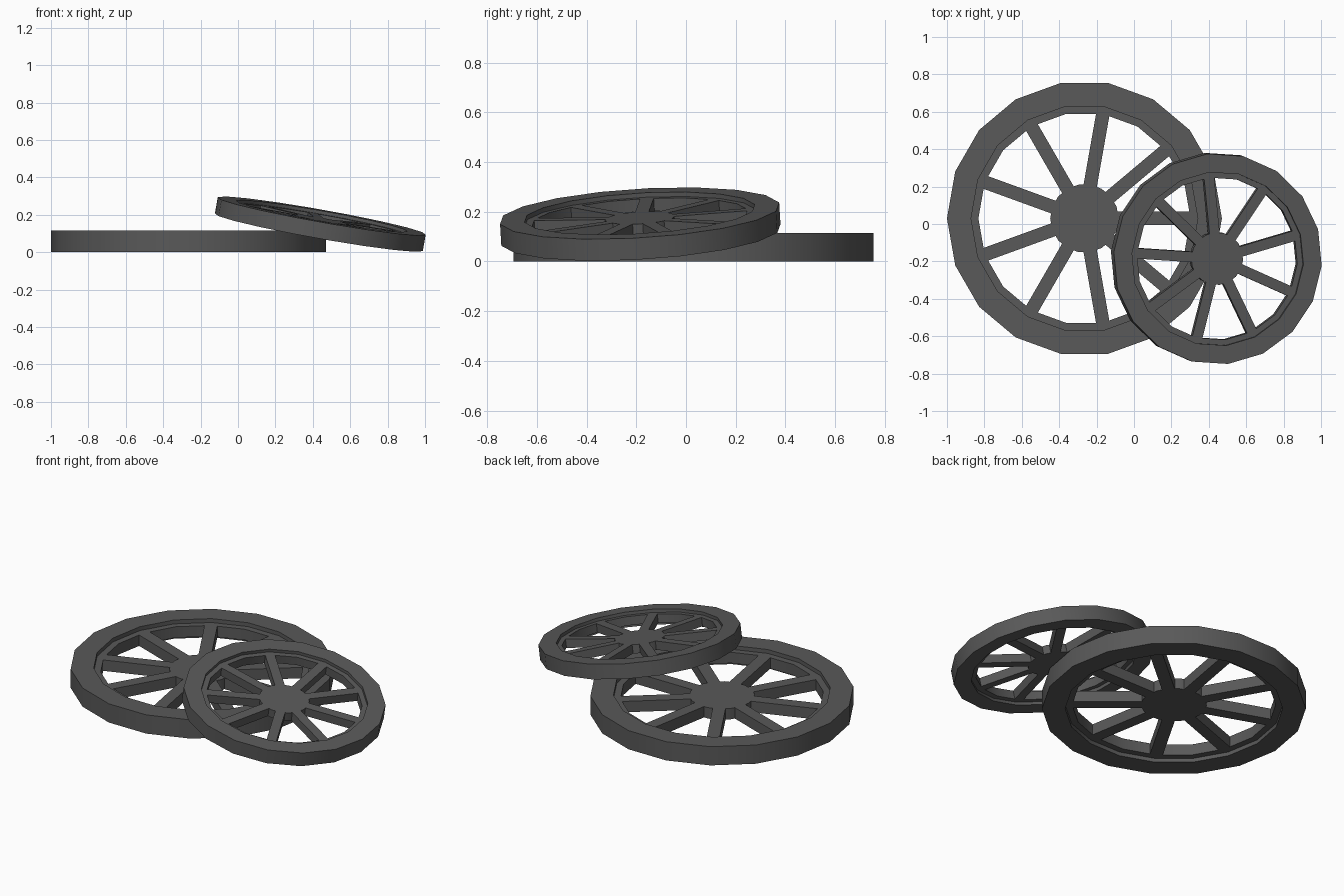
import bpy, bmesh, math
from mathutils import Matrix, Vector

if "Cube" in bpy.data.objects:
    bpy.data.objects.remove(bpy.data.objects["Cube"])

SIDES, SPOKES = 18, 9
H = 0.115           # rim thickness
STEP = 0.024        # recess of spokes and hub on both faces
HALF, WEB = H / 2, H / 2 - STEP

mat = bpy.data.materials.new("dark_grey")
mat.diffuse_color = (0.1, 0.1, 0.1, 1)
mat.use_nodes = True
mat.node_tree.nodes["Principled BSDF"].inputs["Base Color"].default_value = mat.diffuse_color


def ring(bm, r, z):
    return [bm.verts.new((r * math.cos(2 * math.pi * i / SIDES),
                          r * math.sin(2 * math.pi * i / SIDES), z)) for i in range(SIDES)]


def bridge(bm, a, b):
    n = len(a)
    for i in range(n):
        j = (i + 1) % n
        bm.faces.new((a[i], a[j], b[j], b[i]))


def finish(bm, name, matrix):
    bmesh.ops.recalc_face_normals(bm, faces=bm.faces)
    mesh = bpy.data.meshes.new(name)
    bm.to_mesh(mesh)
    bm.free()
    mesh.materials.append(mat)
    ob = bpy.data.objects.new(name, mesh)
    bpy.context.collection.objects.link(ob)
    ob.matrix_world = matrix
    bpy.ops.object.select_all(action='DESELECT')
    ob.select_set(True)
    bpy.context.view_layer.objects.active = ob
    bpy.ops.object.shade_smooth_by_angle(angle=math.radians(30))


def wheel(name, matrix):
    # Rim with a stepped inner lip
    bm = bmesh.new()
    profile = [(0.735, -HALF), (0.735, HALF), (0.606, HALF), (0.606, WEB),
               (0.567, WEB), (0.567, -WEB), (0.606, -WEB), (0.606, -HALF)]
    rings = [ring(bm, r, z) for r, z in profile]
    for a, b in zip(rings, rings[1:] + rings[:1]):
        bridge(bm, a, b)
    finish(bm, name + "_rim", matrix)

    # Hub
    bm = bmesh.new()
    low, high = ring(bm, 0.183, -WEB), ring(bm, 0.183, WEB)
    bridge(bm, low, high)
    bm.faces.new(low)
    bm.faces.new(high)
    finish(bm, name + "_hub", matrix)

    # Spokes: open tubes running from hub to lip
    bm = bmesh.new()
    w = 0.036
    for k in range(SPOKES):
        rot = Matrix.Rotation(2 * math.pi * k / SPOKES, 3, 'Z')
        section = [(-w, -WEB), (w, -WEB), (w, WEB), (-w, WEB)]
        ends = [[bm.verts.new(rot @ Vector((x, y, z))) for y, z in section]
                for x in (0.176, 0.568)]
        bridge(bm, *ends)
    finish(bm, name + "_spokes", matrix)


# Large wheel lying flat
wheel("large_wheel", Matrix.Translation((-0.265, 0.03, HALF)))

# Small wheel leaning on the large one
normal = Vector((0.178, -0.06, 1)).normalized()
tilt = Vector((0, 0, 1)).rotation_difference(normal).to_matrix().to_4x4()
wheel("small_wheel", Matrix.Translation((0.44, -0.184, 0.15)) @ tilt
      @ Matrix.Rotation(math.radians(16), 4, 'Z') @ Matrix.Scale(0.77, 4))
